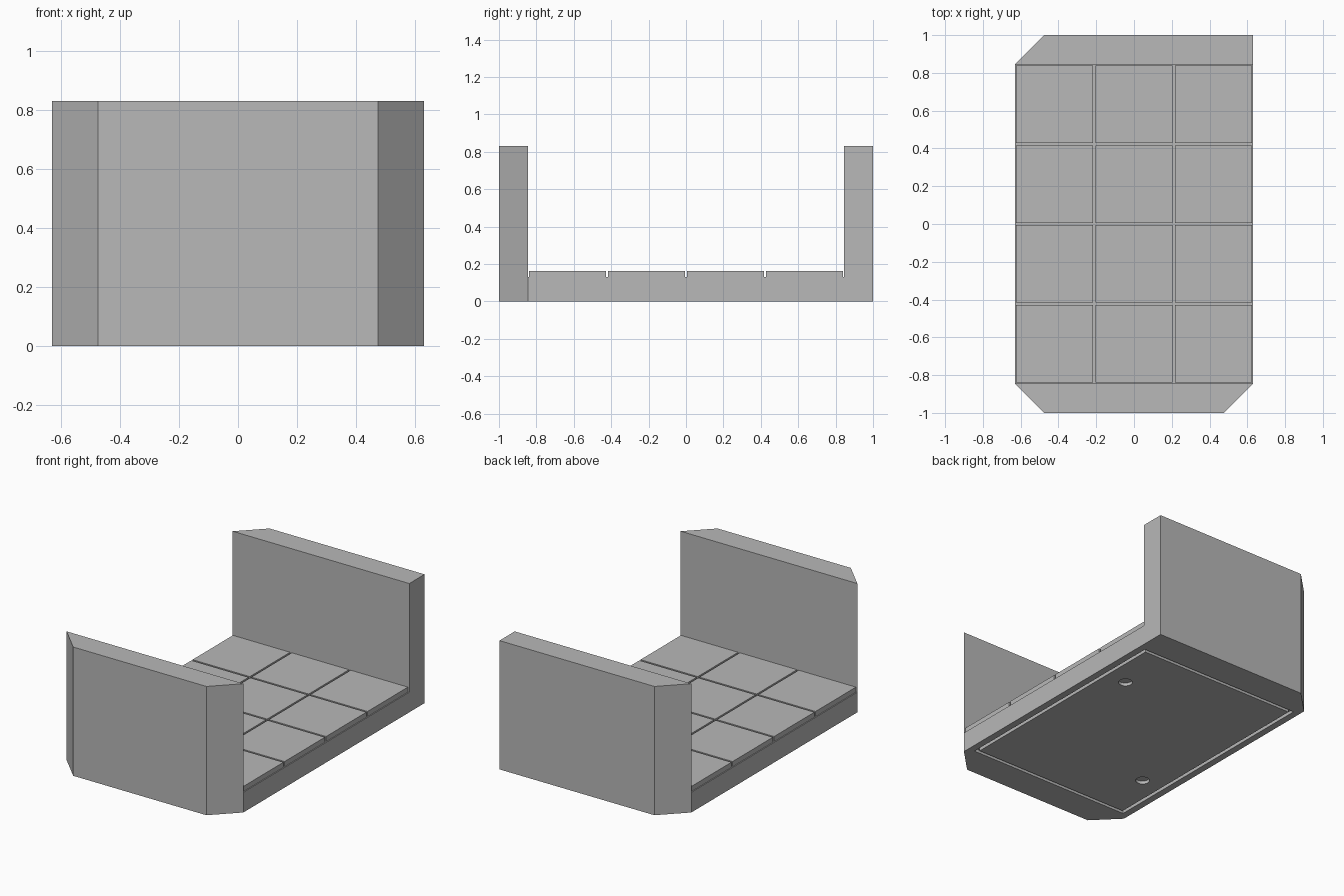
import bpy
import bmesh

if "Cube" in bpy.data.objects:
    bpy.data.objects.remove(bpy.data.objects["Cube"], do_unlink=True)

HALF_X, HALF_Y = 0.63, 1.0
WALL_Y, WALL_TOP, CHAMFER = 0.845, 0.83, 0.155
BASE_TOP, TILE_TOP = 0.13, 0.163

# Single plain grey
grey = bpy.data.materials.new("stone_grey")
grey.use_nodes = True
grey.diffuse_color = (0.48, 0.48, 0.48, 1)
grey.node_tree.nodes["Principled BSDF"].inputs["Base Color"].default_value = grey.diffuse_color


def finish(bm, name):
    bmesh.ops.recalc_face_normals(bm, faces=bm.faces)
    mesh = bpy.data.meshes.new(name)
    bm.to_mesh(mesh)
    bm.free()
    mesh.materials.append(grey)
    obj = bpy.data.objects.new(name, mesh)
    bpy.context.collection.objects.link(obj)
    return obj


def prism(name, outline, z0, z1):
    """Extrude a flat outline from z0 up to z1."""
    bm = bmesh.new()
    face = bm.faces.new([bm.verts.new((x, y, z0)) for x, y in outline])
    top = bmesh.ops.extrude_face_region(bm, geom=[face], use_keep_orig=True)["geom"]
    verts = [g for g in top if isinstance(g, bmesh.types.BMVert)]
    bmesh.ops.translate(bm, verts=verts, vec=(0, 0, z1 - z0))
    return finish(bm, name)


def box(name, x0, x1, y0, y1, z0, z1):
    return prism(name, [(x0, y0), (x1, y0), (x1, y1), (x0, y1)], z0, z1)


def cut(target, cutter):
    """Subtract the cutter from the target and discard it."""
    cutter.hide_render = True
    mod = target.modifiers.new("cut", "BOOLEAN")
    mod.operation = "DIFFERENCE"
    mod.solver = "EXACT"
    mod.object = cutter
    bpy.context.view_layer.objects.active = target
    bpy.ops.object.modifier_apply(modifier=mod.name)
    bpy.data.objects.remove(cutter, do_unlink=True)


def wall(name, side, left_cut, right_cut):
    """Upright wall; chamfered outer corners where a cut is given."""
    inner, outer = side * WALL_Y, side * HALF_Y
    outline = [(HALF_X, inner)]
    for sign, amount in ((1, left_cut), (-1, right_cut)):
        outline.append((sign * (HALF_X - amount), outer))
    outline.append((-HALF_X, inner))
    return prism(name, outline, 0, WALL_TOP)


# End walls
wall("front_wall", -1, CHAMFER, CHAMFER)
wall("back_wall", 1, 0, CHAMFER)

# Floor slab
base = box("floor_base", -HALF_X, HALF_X, -WALL_Y, WALL_Y, 0, BASE_TOP)

# Rectangular groove in the underside
GX, GY, GW, DEPTH = 0.585, 0.80, 0.022, 0.02
for s in (-1, 1):
    x0, x1 = sorted((s * GX, s * (GX - GW)))
    y0, y1 = sorted((s * GY, s * (GY - GW)))
    cut(base, box("groove_cutter", x0, x1, -GY, GY, -0.1, DEPTH))
    cut(base, box("groove_cutter", -GX, GX, y0, y1, -0.1, DEPTH))

# Two round sockets in the underside
for s in (-1, 1):
    bm = bmesh.new()
    bmesh.ops.create_cone(bm, cap_ends=True, segments=32, radius1=0.042,
                          radius2=0.042, depth=0.2)
    bmesh.ops.translate(bm, verts=bm.verts, vec=(s * 0.42, s * 0.42, DEPTH - 0.1))
    cut(base, finish(bm, "socket_cutter"))

# Floor tiles, three across and four deep
GAP = 0.006
step_x, step_y = 2 * HALF_X / 3, 2 * WALL_Y / 4
for i in range(3):
    for j in range(4):
        x, y = -HALF_X + i * step_x, -WALL_Y + j * step_y
        box(f"floor_tile_{i + 1}_{j + 1}", x + GAP, x + step_x - GAP,
            y + GAP, y + step_y - GAP, BASE_TOP, TILE_TOP)
